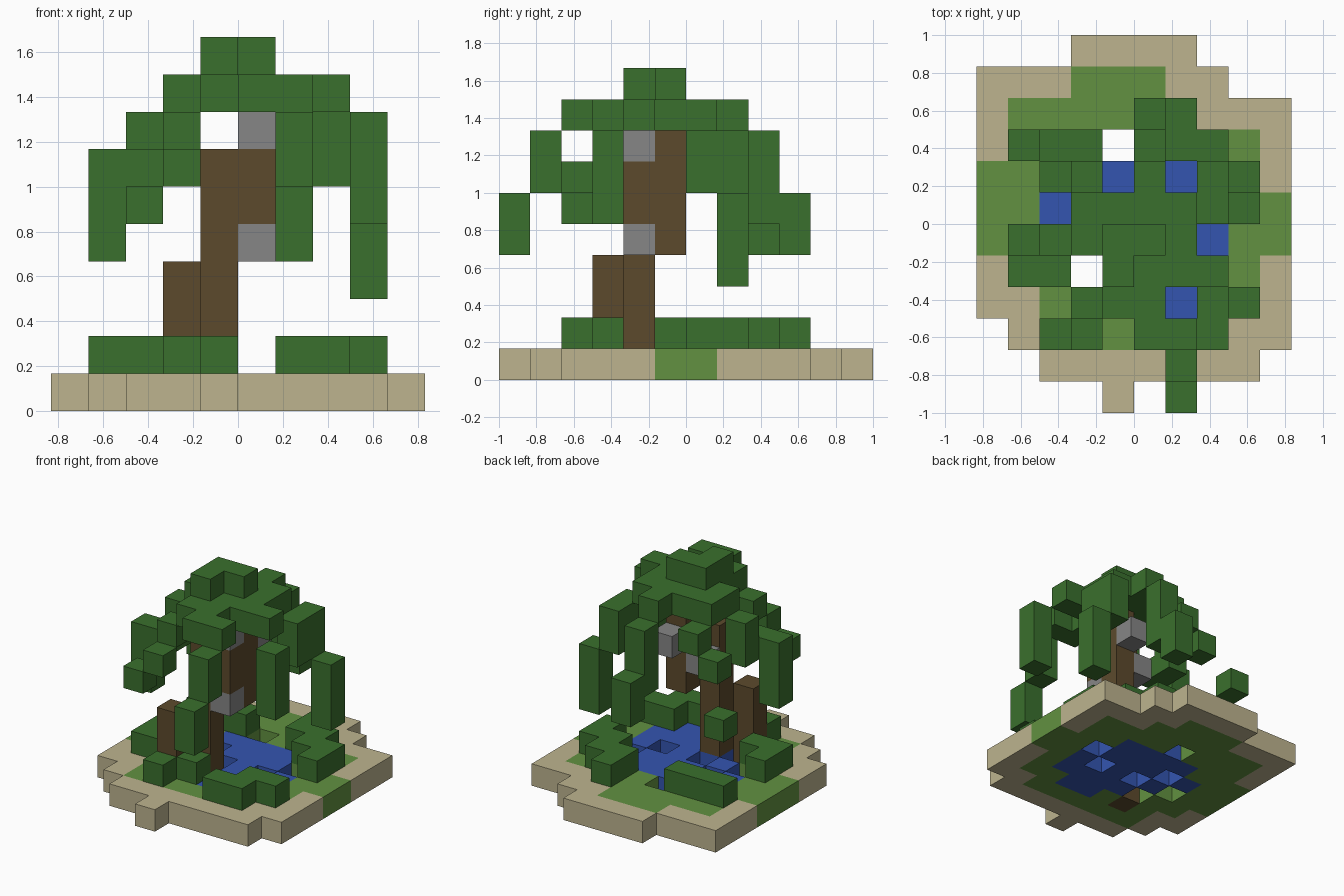
import bpy
import bmesh
from mathutils import Vector

cube = bpy.data.objects.get("Cube")
if cube:
    bpy.data.objects.remove(cube, do_unlink=True)

UNIT = 1 / 6  # edge length of one block


def linear(channel):
    c = channel / 255
    return c / 12.92 if c < 0.04045 else ((c + 0.055) / 1.055) ** 2.4


def make_material(name, rgb):
    mat = bpy.data.materials.new(name)
    colour = [linear(c) for c in rgb] + [1]
    mat.use_nodes = True
    mat.diffuse_color = colour
    mat.node_tree.nodes["Principled BSDF"].inputs["Base Color"].default_value = colour
    return mat


# Plan of the ground slab, back row first: s sand, g grass, w water, b bark
GROUND = [
    "...ssss...",
    "sssgggss..",
    "sggggggsss",
    "sggg.ggggs",
    "gggwwwwggs",
    "ggw.www.gg",
    "gg.w.w.wgg",
    "sgg.wwwwgs",
    "ssgbgwwggs",
    ".sggggggss",
    "..sssssss.",
    "....s.....",
]

# Plan of the low bushes around the pond
BUSHES = [
    "..........",
    "..........",
    "......h...",
    ".hhh..hh..",
    ".......hh.",
    "........h.",
    ".h........",
    ".hh.......",
    "....h..hh.",
    "...h..hh..",
    "..........",
    "..........",
]

# Plan of the crown's broad layer
CROWN = [
    "..........",
    "..........",
    "..........",
    "..........",
    ".....l....",
    "...llll...",
    "...llll...",
    "....llll..",
    "....ll....",
    ".....ll...",
    "..........",
    "..........",
]

# Upright runs of blocks: column x, column y, lowest block, highest block
TRUNK = [(-2, -3, 1, 3), (-1, -2, 1, 6), (0, -2, 5, 6), (0, -1, 4, 7)]
LANTERNS = [(0, -2, 4, 4), (0, -2, 7, 7), (0, 0, 6, 6), (-1, -1, 5, 5)]
CROWN_TOP = [(-1, -1, 9, 9), (0, -1, 9, 9), (-1, -2, 9, 9)]
BRANCHES = [
    # front
    (1, -5, 6, 7), (1, -6, 4, 5), (-2, -3, 7, 7), (-2, -4, 6, 6), (-3, -4, 5, 5),
    # left side
    (3, -3, 5, 7), (2, 0, 6, 7), (2, 1, 6, 7), (3, 1, 3, 5),
    # right side
    (-3, -1, 6, 7), (-3, -2, 6, 6), (-4, -2, 4, 6),
    # back
    (0, 2, 5, 7), (0, 3, 4, 5), (-2, 1, 7, 7), (-3, 1, 6, 6), (-4, 2, 4, 4),
]

PARTS = {
    "s": ("sand_rim", "sand", (189, 180, 143)),
    "g": ("grass_ground", "grass", (98, 145, 65)),
    "w": ("pond", "water", (52, 85, 176)),
    "b": ("trunk", "bark", (92, 74, 44)),
    "h": ("bushes", "leaf", (58, 112, 45)),
    "l": ("crown", "leaf", (58, 112, 45)),
    "r": ("lanterns", "stone", (134, 134, 134)),
}

blocks = {}


def add_plan(plan, level):
    for row, line in enumerate(plan):
        for col, key in enumerate(line):
            if key != ".":
                blocks[col - 5, 5 - row, level] = key


def add_runs(runs, key):
    for x, y, low, high in runs:
        for z in range(low, high + 1):
            blocks[x, y, z] = key


add_plan(GROUND, 0)
add_plan(BUSHES, 1)
add_plan(CROWN, 8)
add_runs(CROWN_TOP + BRANCHES, "l")
add_runs(TRUNK, "b")
add_runs(LANTERNS, "r")


def add_block_faces(bm, cell):
    """Add only the sides of a block that touch open air."""
    centre = Vector(cell) + Vector((0.5, 0.5, 0.5))
    for axis in range(3):
        for sign in (-1, 1):
            normal = Vector((0, 0, 0))
            normal[axis] = sign
            if tuple(int(a + b) for a, b in zip(cell, normal)) in blocks:
                continue
            u = Vector((0, 0, 0))
            u[(axis + 1) % 3] = 0.5
            v = normal.cross(u)
            middle = centre + normal / 2
            corners = (middle - u - v, middle + u - v, middle + u + v, middle - u + v)
            bm.faces.new([bm.verts.new(c * UNIT) for c in corners])


materials = {}
for key, (part, colour_name, rgb) in PARTS.items():
    if colour_name not in materials:
        materials[colour_name] = make_material(colour_name, rgb)
    bm = bmesh.new()
    for cell, kind in blocks.items():
        if kind == key:
            add_block_faces(bm, cell)
    bmesh.ops.remove_doubles(bm, verts=bm.verts[:], dist=UNIT / 100)
    mesh = bpy.data.meshes.new(part)
    bm.to_mesh(mesh)
    bm.free()
    mesh.materials.append(materials[colour_name])
    bpy.context.collection.objects.link(bpy.data.objects.new(part, mesh))
